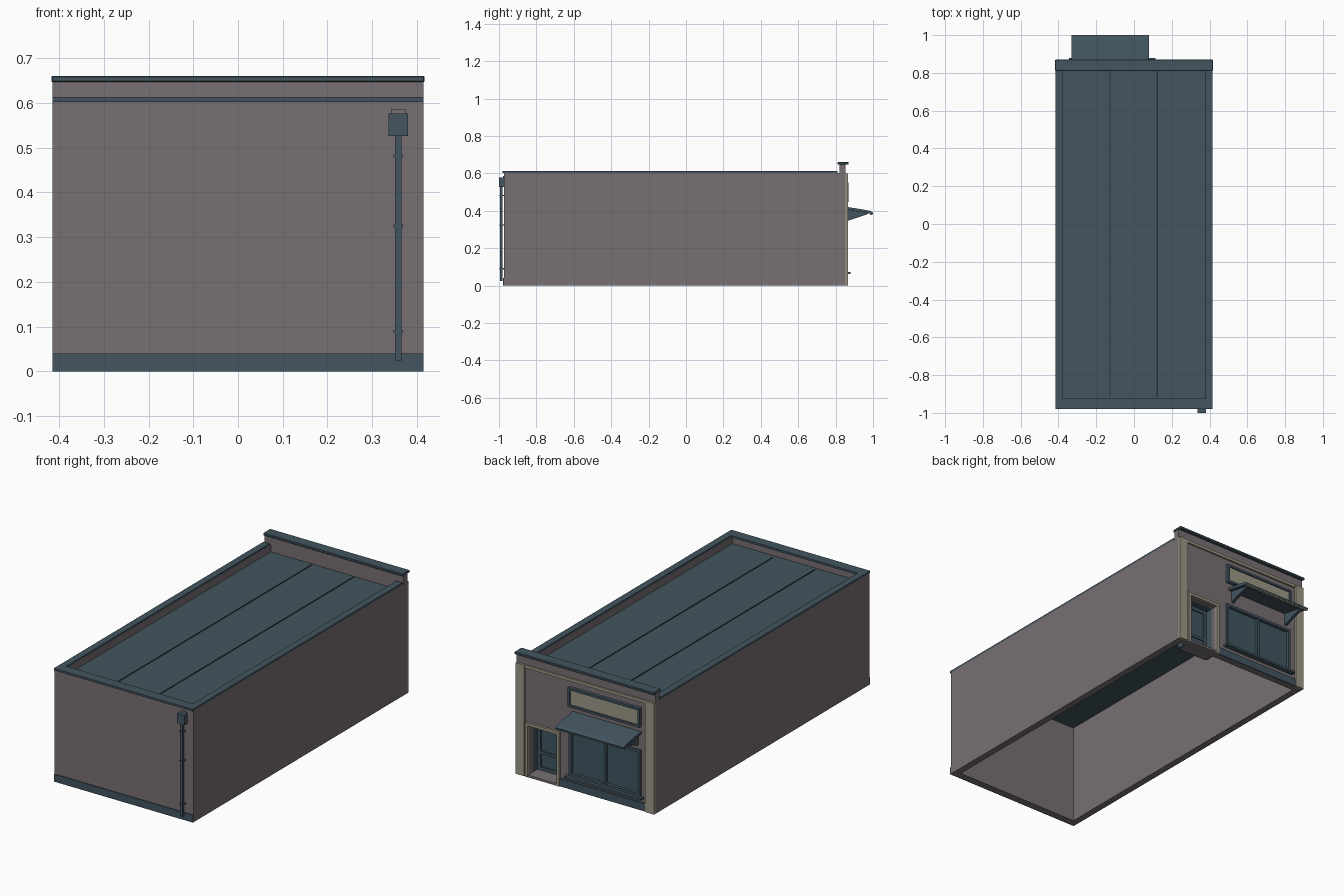
import bpy, bmesh
from mathutils import Matrix, Vector

if "Cube" in bpy.data.objects:
    bpy.data.objects.remove(bpy.data.objects["Cube"])


def material(name, rgb):
    m = bpy.data.materials.new(name)
    m.diffuse_color = (*rgb, 1)
    m.use_nodes = True
    m.node_tree.nodes["Principled BSDF"].inputs["Base Color"].default_value = m.diffuse_color
    return m


WALL = material("mauve_render", (0.19, 0.16, 0.172))
TEAL = material("slate_teal", (0.055, 0.09, 0.115))
GLASS = material("dark_glass", (0.05, 0.095, 0.115))
CREAM = material("cream_trim", (0.33, 0.31, 0.235))
SEAM = material("dark_seam", (0.02, 0.03, 0.038))


def finish(name, bm, mat, bevel=0.0):
    bmesh.ops.recalc_face_normals(bm, faces=bm.faces[:])
    me = bpy.data.meshes.new(name)
    bm.to_mesh(me)
    bm.free()
    me.materials.append(mat)
    ob = bpy.data.objects.new(name, me)
    bpy.context.collection.objects.link(ob)
    if bevel:
        mod = ob.modifiers.new("edge", "BEVEL")
        mod.width, mod.segments = bevel, 1
    return ob


def boxes(name, mat, *ranges, bevel=0.0):
    """One object from boxes given as (x0, x1, y0, y1, z0, z1)."""
    bm = bmesh.new()
    for x0, x1, y0, y1, z0, z1 in ranges:
        mid = Vector((x0 + x1, y0 + y1, z0 + z1)) / 2
        size = Matrix.Diagonal((x1 - x0, y1 - y0, z1 - z0, 1))
        bmesh.ops.create_cube(bm, size=1, matrix=Matrix.Translation(mid) @ size)
    return finish(name, bm, mat, bevel)


def frame(name, mat, x0, x1, y0, y1, z0, z1, t):
    """Rectangular surround of width t in the xz plane."""
    return boxes(name, mat,
                 (x0, x0 + t, y0, y1, z0, z1), (x1 - t, x1, y0, y1, z0, z1),
                 (x0 + t, x1 - t, y0, y1, z1 - t, z1), (x0 + t, x1 - t, y0, y1, z0, z0 + t))


def extrude_yz(name, mat, profile, spans):
    """Side profile extruded along x over each span."""
    bm = bmesh.new()
    for x0, x1 in spans:
        f = bm.faces.new([bm.verts.new((x0, y, z)) for y, z in profile])
        r = bmesh.ops.extrude_face_region(bm, geom=[f])
        vs = [v for v in r["geom"] if isinstance(v, bmesh.types.BMVert)]
        bmesh.ops.translate(bm, verts=vs, vec=(x1 - x0, 0, 0))
    return finish(name, bm, mat)


W, T = 0.415, 0.037          # half width, wall thickness
Y0, YI, YF = -0.973, 0.82, 0.853   # rear wall, inside and outside of shopfront
DX0, DX1, DZ = 0.168, 0.34, 0.278  # door opening
WX0, WX1, WZ0, WZ1 = -0.33, 0.098, 0.072, 0.322  # window

# shell: plain walls, open underneath
boxes("side_walls", WALL, (-W, -W + T, Y0, YI, 0, 0.602), (W - T, W, Y0, YI, 0, 0.602))
boxes("rear_wall", WALL, (-W + T, W - T, Y0, Y0 + T, 0, 0.602))
boxes("shopfront_wall", WALL,
      (-W, WX0, YI, YF, 0, 0.647), (DX1, W, YI, YF, 0, 0.647),
      (WX1, DX0, YI, YF, 0, 0.647), (WX0, WX1, YI, YF, 0, WZ0),
      (WX0, WX1, YI, YF, WZ1, 0.647), (DX0, DX1, YI, YF, DZ, 0.647))

# recessed roof with seams
boxes("roof", TEAL, (-W + T, W - T, Y0 + T, YI, 0.55, 0.565))
boxes("roof_seams", SEAM, *[(x - 0.003, x + 0.003, -0.915, 0.81, 0.565, 0.568)
                            for x in (-0.127, 0.123)])

# copings
boxes("roof_coping", TEAL, (-W, -0.378, -0.98, 0.81, 0.602, 0.613),
      (0.378, W, -0.98, 0.81, 0.602, 0.613), (-0.378, 0.378, -0.98, -0.925, 0.602, 0.613))
boxes("parapet_cap", TEAL, (-W - 0.002, W + 0.002, 0.81, 0.87, 0.647, 0.66), bevel=0.002)

# base bands
boxes("rear_plinth", TEAL, (-W, W, Y0 - 0.005, Y0, 0, 0.04))
boxes("shop_plinth", TEAL, (-0.362, 0.152, YF, 0.861, 0, 0.042))

# corner pilasters and the band joining them
boxes("pilasters", CREAM, (-W, -0.362, YF, 0.865, 0, 0.6), (0.362, W, YF, 0.865, 0, 0.6))
boxes("top_band", CREAM, (-0.362, 0.362, YF, 0.863, 0.585, 0.6))

# door alcove
boxes("alcove_floor", WALL, (DX0, DX1, 0.77, 0.865, 0, 0.012))
boxes("alcove_lining", TEAL, (DX0 - 0.01, DX0, 0.77, YF, 0, DZ + 0.01),
      (DX1, DX1 + 0.01, 0.77, YF, 0, DZ + 0.01), (DX0, DX1, 0.77, YI, DZ, DZ + 0.01))
boxes("door_glass", GLASS, (DX0, DX1, 0.765, 0.775, 0, DZ))
frame("door_leaf", TEAL, DX0, DX1, 0.775, 0.782, 0.012, DZ, 0.018)
boxes("door_rail", TEAL, (DX0 + 0.018, DX1 - 0.018, 0.775, 0.781, 0.10, 0.115))
boxes("door_surround", CREAM, (0.152, DX0, YF, 0.866, 0, 0.293),
      (DX1, 0.356, YF, 0.866, 0, 0.293), (DX0, DX1, YF, 0.866, DZ, 0.293))

# shop window
boxes("window_glass", GLASS, (WX0, WX1, 0.838, 0.845, WZ0, WZ1))
frame("window_frame", TEAL, WX0, WX1, 0.845, 0.862, WZ0, WZ1, 0.014)
boxes("window_mullion", TEAL, (-0.122, -0.11, 0.845, 0.858, WZ0 + 0.014, WZ1 - 0.014))
boxes("window_sill", TEAL, (WX0 - 0.015, WX1 + 0.015, YF, 0.88, 0.062, 0.073))

# blank sign board
boxes("sign_panel", CREAM, (WX0 + 0.01, WX1 - 0.01, YF, 0.863, 0.46, 0.54))
frame("sign_frame", TEAL, WX0, WX1, YF, 0.87, 0.448, 0.552, 0.012)

# awning with brackets and a toothed lip
extrude_yz("awning", TEAL,
           [(YF, 0.422), (0.96, 0.405), (0.987, 0.399), (1.0, 0.39),
            (0.998, 0.381), (0.98, 0.386), (YF, 0.408)], [(-0.33, 0.08)])
extrude_yz("awning_brackets", TEAL,
           [(YF, 0.343), (YF, 0.41), (0.98, 0.388), (0.965, 0.38)],
           [(-0.312, -0.296), (0.046, 0.062)])
boxes("awning_teeth", CREAM, *[(-0.328 + i * 0.0164, -0.318 + i * 0.0164, 0.984, 0.998, 0.377, 0.386)
                               for i in range(25)])

# downpipe with hopper, clips and outlet
PX = 0.358
boxes("downpipe", TEAL, (PX - 0.0075, PX + 0.0075, -0.995, -0.981, 0.025, 0.527))
boxes("pipe_clips", TEAL, *[(PX - 0.011, PX + 0.011, -0.998, Y0, z - 0.003, z + 0.003)
                            for z in (0.09, 0.325, 0.482)])
boxes("pipe_hopper", TEAL, (PX - 0.022, PX + 0.022, -1.0, Y0, 0.526, 0.577))
boxes("roof_outlet", WALL, (PX - 0.016, PX + 0.016, -0.978, Y0, 0.577, 0.587))
